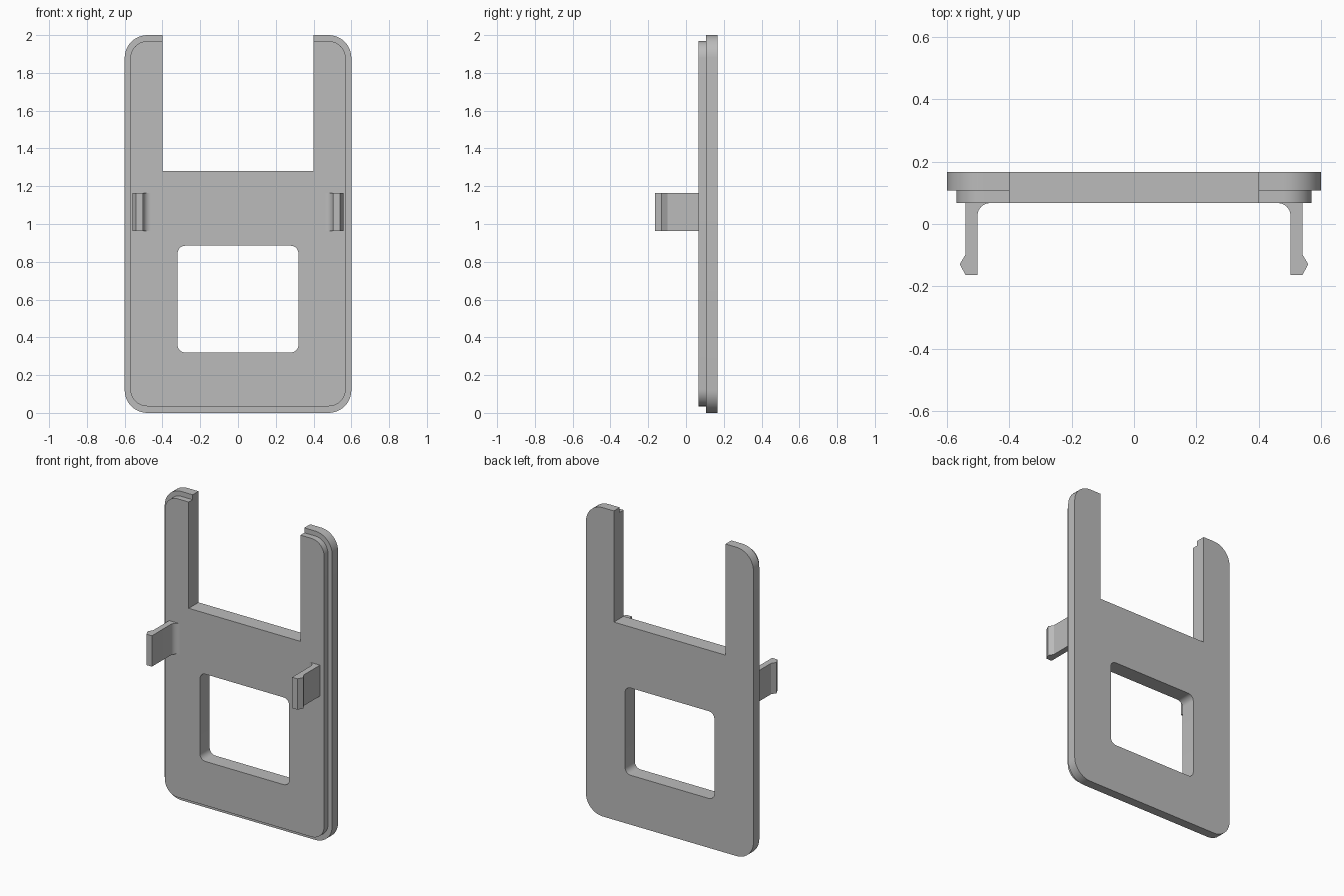
import bpy, bmesh, math
from mathutils import Vector

cube = bpy.data.objects.get("Cube")
if cube:
    bpy.data.objects.remove(cube, do_unlink=True)

grey = bpy.data.materials.new("plain_grey")
grey.use_nodes = True
colour = (0.5, 0.5, 0.5, 1)
grey.diffuse_color = colour
grey.node_tree.nodes["Principled BSDF"].inputs["Base Color"].default_value = colour


def rounded(corners, steps=10):
    """Turn (a, b, radius) corners into a loop of 2D points with filleted corners."""
    points = []
    for i, (a, b, r) in enumerate(corners):
        p = Vector((a, b))
        if not r:
            points.append(p)
            continue
        before = (Vector(corners[i - 1][:2]) - p).normalized()
        after = (Vector(corners[(i + 1) % len(corners)][:2]) - p).normalized()
        centre = p + (before + after) * r
        for k in range(steps + 1):
            t = math.pi / 2 * k / steps
            points.append(centre - after * r * math.cos(t) - before * r * math.sin(t))
    return points


def extruded(name, loops, to_3d, direction):
    """Fill the loops (first outline, then holes) and extrude them."""
    bm = bmesh.new()
    edges = []
    for loop in loops:
        verts = [bm.verts.new(to_3d(p)) for p in loop]
        edges += [bm.edges.new((v, verts[i - 1])) for i, v in enumerate(verts)]
    bmesh.ops.triangle_fill(bm, edges=edges, use_beauty=True, use_dissolve=False)
    result = bmesh.ops.extrude_face_region(bm, geom=bm.faces[:], use_keep_orig=True)
    moved = [g for g in result["geom"] if isinstance(g, bmesh.types.BMVert)]
    bmesh.ops.translate(bm, verts=moved, vec=direction)
    bmesh.ops.recalc_face_normals(bm, faces=bm.faces[:])
    mesh = bpy.data.meshes.new(name)
    bm.to_mesh(mesh)
    bm.free()
    mesh.materials.append(grey)
    obj = bpy.data.objects.new(name, mesh)
    bpy.context.collection.objects.link(obj)
    bpy.ops.object.select_all(action="DESELECT")
    obj.select_set(True)
    bpy.context.view_layer.objects.active = obj
    bpy.ops.object.shade_smooth_by_angle(angle=math.radians(30))
    return obj


# Rounded window shared by both plate layers
window = rounded([(-0.32, 0.32, 0.04), (0.32, 0.32, 0.04),
                  (0.32, 0.885, 0.04), (-0.32, 0.885, 0.04)], 6)


def plate(name, half, bottom, top, radius, y, depth):
    """Rounded plate with an open slot at the top and a window."""
    slot, floor = 0.4, 1.28
    outline = rounded([(-half, bottom, radius), (half, bottom, radius),
                       (half, top, radius), (slot, top, 0), (slot, floor, 0),
                       (-slot, floor, 0), (-slot, top, 0), (-half, top, radius)])
    extruded(name, [outline, window], lambda p: (p.x, y, p.y), (0, depth, 0))


# Stepped body: wide back layer and narrower front layer
plate("back_plate", 0.6, 0, 2, 0.12, 0.107, 0.06)
plate("front_plate", 0.57, 0.035, 1.968, 0.09, 0.067, 0.04)

# Barbed snap clips with a filleted inner root
for side, name in ((1, "left_clip"), (-1, "right_clip")):
    profile = rounded([(0.54, 0.067, 0), (0.54, -0.097, 0), (0.559, -0.129, 0),
                       (0.54, -0.164, 0), (0.502, -0.164, 0),
                       (0.502, 0.067, 0.04), (0.46, 0.067, 0)])
    # Flip the fillet outward so it flares into the plate
    profile = [Vector((0.462, 0.067)) if p.x < 0.4 else p for p in profile]
    root = [Vector((0.462 + 0.04 * math.sin(t), 0.027 + 0.04 * math.cos(t)))
            for t in (math.pi / 2 * k / 10 for k in range(11))]
    shank = profile[:5] + root[::-1]
    extruded(name, [shank], lambda p: (side * p.x, p.y, 0.963), (0, 0, 0.2))
